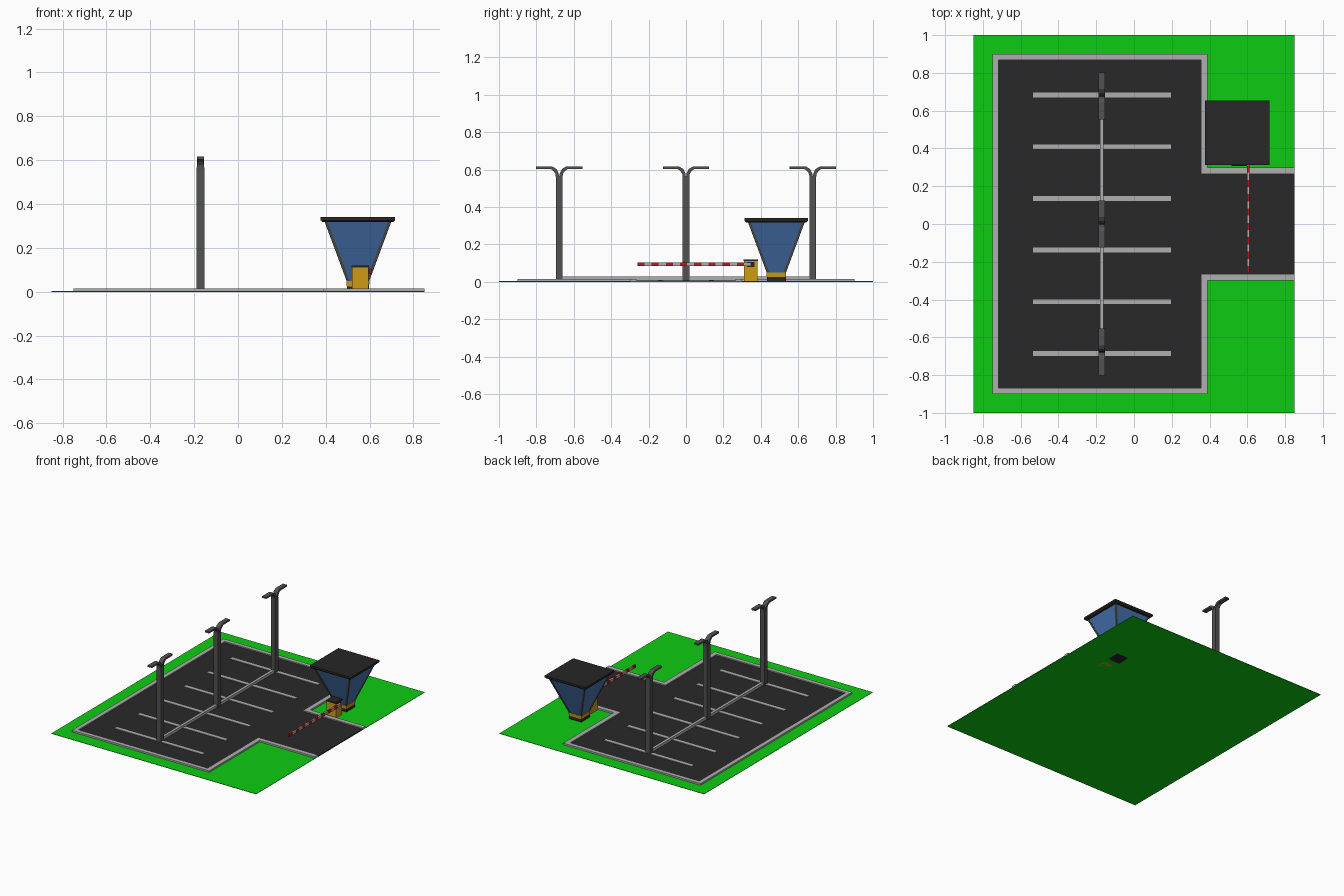
import bpy, bmesh

if "Cube" in bpy.data.objects:
    bpy.data.objects.remove(bpy.data.objects["Cube"])


def material(name, r, g, b):
    m = bpy.data.materials.new(name)
    m.diffuse_color = (r, g, b, 1)
    m.use_nodes = True
    m.node_tree.nodes["Principled BSDF"].inputs["Base Color"].default_value = m.diffuse_color
    return m


GRASS = material("grass", 0.004, 0.6, 0.006)
ASPHALT = material("asphalt", 0.022, 0.022, 0.022)
PALE = material("pale_concrete", 0.43, 0.43, 0.43)
STEEL = material("dark_steel", 0.085, 0.085, 0.085)
BLACK = material("black_trim", 0.02, 0.02, 0.02)
GLASS = material("blue_glass", 0.06, 0.17, 0.42)
YELLOW = material("yellow_paint", 0.62, 0.33, 0.008)
RED = material("red_paint", 0.5, 0.008, 0.012)


def loft(name, ring0, ring1, mat):
    """Solid between two matching rings of 3D points."""
    bm = bmesh.new()
    a = [bm.verts.new(p) for p in ring0]
    b = [bm.verts.new(p) for p in ring1]
    bm.faces.new(a)
    bm.faces.new(b)
    n = len(a)
    for i in range(n):
        j = (i + 1) % n
        bm.faces.new((a[i], a[j], b[j], b[i]))
    bmesh.ops.recalc_face_normals(bm, faces=bm.faces[:])
    me = bpy.data.meshes.new(name)
    bm.to_mesh(me)
    bm.free()
    me.materials.append(mat)
    ob = bpy.data.objects.new(name, me)
    bpy.context.collection.objects.link(ob)
    return ob


def slab(name, outline, z0, z1, mat):
    return loft(name, [(x, y, z0) for x, y in outline],
                [(x, y, z1) for x, y in outline], mat)


def box(name, x0, x1, y0, y1, z0, z1, mat):
    return slab(name, [(x0, y0), (x1, y0), (x1, y1), (x0, y1)], z0, z1, mat)


def square(cx, cy, h, z):
    return [(cx - h, cy - h, z), (cx + h, cy - h, z), (cx + h, cy + h, z), (cx - h, cy + h, z)]


def mirrored(half):
    return half + [(x, -y) for x, y in reversed(half)]


# Ground, asphalt and kerb
box("grass_ground", -0.85, 0.85, -1, 1, 0, 0.003, GRASS)
outer = mirrored([(0.85, 0.3), (0.39, 0.3), (0.39, 0.9), (-0.75, 0.9)])
inner = mirrored([(0.85, 0.265), (0.355, 0.265), (0.355, 0.868), (-0.718, 0.868)])
slab("asphalt", inner, 0.001, 0.007, ASPHALT)
slab("kerb", outer + inner[::-1], 0.001, 0.015, PALE)

# Bay markings and raised centre divider
for i in range(6):
    y = -0.685 + i * 0.2735
    box(f"bay_line_{i + 1}", -0.535, 0.195, y - 0.013, y + 0.013, 0.006, 0.01, PALE)
LX = -0.171
box("centre_divider", LX - 0.01, LX + 0.01, -0.675, 0.675, 0.006, 0.027, PALE)

# Lamp posts with two curved arms each
ARM = [(0.001, 0.56), (0.018, 0.56), (0.02, 0.577), (0.03, 0.592), (0.045, 0.603),
       (0.124, 0.604), (0.124, 0.616), (0.036, 0.616), (0.015, 0.603), (0.003, 0.58)]
for i, y in enumerate((-0.678, 0, 0.678)):
    box(f"lamp_post_{i + 1}", LX - 0.018, LX + 0.018, y - 0.018, y + 0.018, 0.006, 0.566, STEEL)
    for side, s in (("front", -1), ("back", 1)):
        loft(f"lamp_arm_{side}_{i + 1}",
             [(LX - 0.017, y + s * u, z) for u, z in ARM],
             [(LX + 0.017, y + s * u, z) for u, z in ARM], STEEL)

# Kiosk: base, flared glass cabin, corner bars, roof
KX, KY = 0.547, 0.483
loft("kiosk_base", square(KX, KY, 0.051, 0), square(KX, KY, 0.051, 0.025), BLACK)
loft("kiosk_band", square(KX, KY, 0.051, 0.025), square(KX, KY, 0.053, 0.05), YELLOW)
loft("kiosk_glass", square(KX, KY, 0.049, 0.05), square(KX, KY, 0.15, 0.322), GLASS)
for sx in (-1, 1):
    for sy in (-1, 1):
        loft(f"kiosk_corner_bar_{sx}_{sy}",
             square(KX + sx * 0.045, KY + sy * 0.045, 0.007, 0.05),
             square(KX + sx * 0.146, KY + sy * 0.146, 0.007, 0.322), STEEL)
loft("kiosk_eaves", square(KX, KY, 0.162, 0.318), square(KX, KY, 0.169, 0.326), BLACK)
loft("kiosk_roof", square(KX, KY, 0.17, 0.326), square(KX, KY, 0.17, 0.34), BLACK)

# Barrier: cabinet, cap, pivot and striped arm
box("barrier_cabinet", 0.519, 0.595, 0.31, 0.383, 0, 0.11, YELLOW)
box("barrier_cap", 0.517, 0.597, 0.308, 0.385, 0.11, 0.12, BLACK)
box("barrier_pivot", 0.595, 0.599, 0.325, 0.365, 0.08, 0.107, BLACK)
y0, step = -0.26, 0.038
for i in range(16):
    box(f"barrier_arm_stripe_{i + 1}", 0.598, 0.611, y0 + i * step, y0 + (i + 1) * step,
        0.084, 0.104, PALE if i % 2 else RED)
